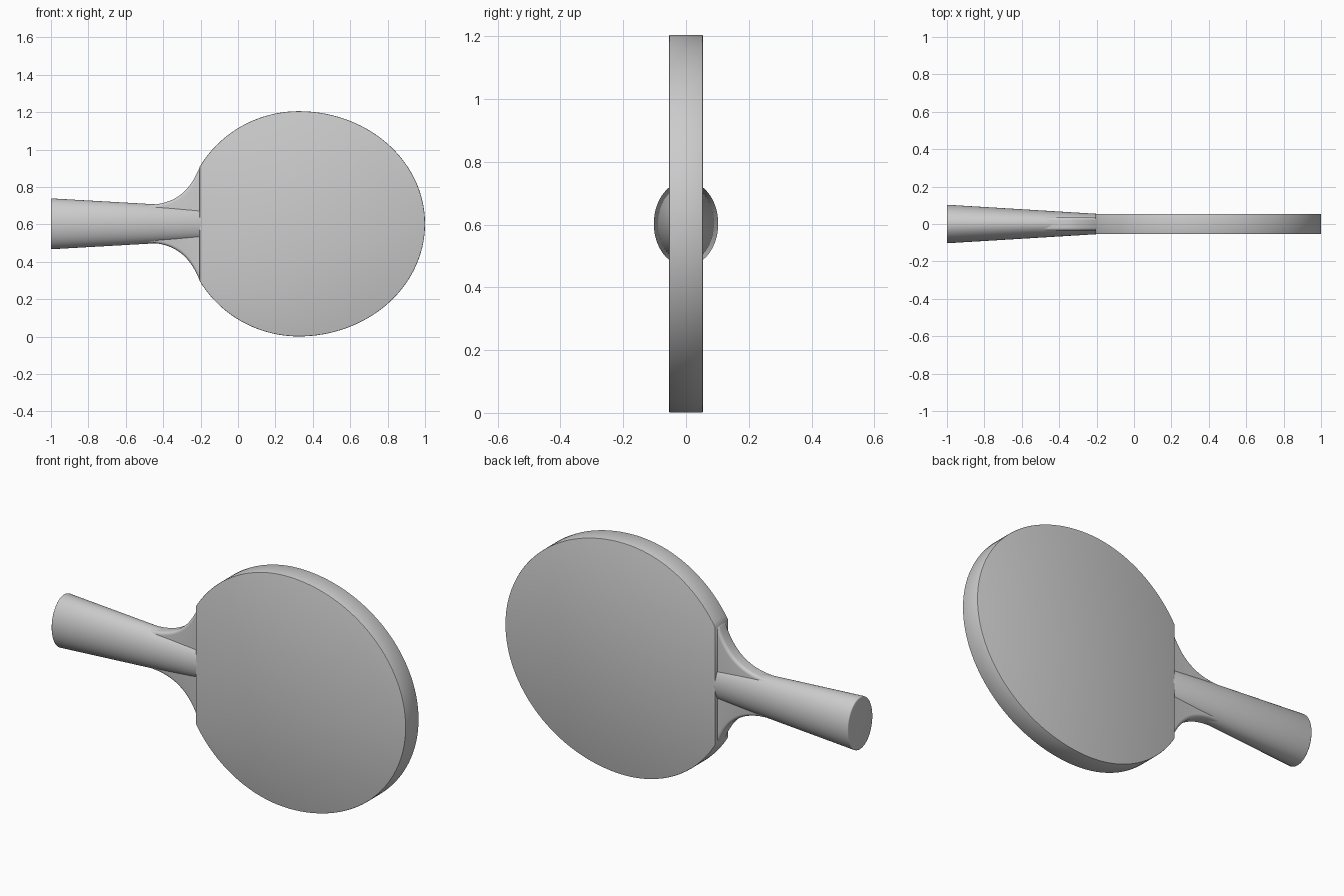
import bpy, bmesh, math
from mathutils import Vector

cube = bpy.data.objects.get("Cube")
if cube:
    bpy.data.objects.remove(cube)

MID = 0.603  # height of the long axis

grey = bpy.data.materials.new("light_grey")
grey.use_nodes = True
COLOUR = (0.6, 0.6, 0.6, 1)
grey.diffuse_color = COLOUR
grey.node_tree.nodes["Principled BSDF"].inputs["Base Color"].default_value = COLOUR


def finish(name, bm, bevel, segments):
    bmesh.ops.recalc_face_normals(bm, faces=bm.faces)
    mesh = bpy.data.meshes.new(name)
    bm.to_mesh(mesh)
    bm.free()
    ob = bpy.data.objects.new(name, mesh)
    bpy.context.collection.objects.link(ob)
    mesh.materials.append(grey)
    mod = ob.modifiers.new("rounded_edges", "BEVEL")
    mod.width, mod.segments = bevel, segments
    mod.limit_method, mod.angle_limit = "ANGLE", math.radians(40)
    bpy.ops.object.select_all(action="DESELECT")
    ob.select_set(True)
    bpy.context.view_layer.objects.active = ob
    bpy.ops.object.modifier_apply(modifier=mod.name)
    bpy.ops.object.shade_smooth_by_angle(angle=math.radians(35))
    return ob


def slab(name, outline, half, bevel, segments):
    """Extrude an outline of (x, z offset) points through the thickness."""
    bm = bmesh.new()
    face = bm.faces.new([bm.verts.new((x, -half, MID + z)) for x, z in outline])
    new = bmesh.ops.extrude_face_region(bm, geom=[face])["geom"]
    verts = [v for v in new if isinstance(v, bmesh.types.BMVert)]
    bmesh.ops.translate(bm, verts=verts, vec=Vector((0, 2 * half, 0)))
    return finish(name, bm, bevel, segments)


def mirrored(upper):
    return upper + [(x, -z) for x, z in reversed(upper)]


# Blade: egg-shaped disc with a straight cut where the handle begins
CENTRE, CUT, HEIGHT = 0.325, -0.205, 0.602
STEPS = 64
start = math.acos((CUT - CENTRE) / 0.615)
upper = []
for i in range(STEPS):
    a = start * (1 - i / STEPS)
    radius = 0.675 if a < math.pi / 2 else 0.615
    upper.append((CENTRE + radius * math.cos(a), HEIGHT * math.sin(a)))
tip = [(CENTRE + 0.675, 0)]
slab("blade", upper + tip + [(x, -z) for x, z in reversed(upper)], 0.054, 0.004, 2)

# Neck: flared core that sweeps from the handle up to the blade
p = [Vector(c) for c in ((-0.5, 0.1), (-0.32, 0.1), (-0.25, 0.19), (-0.203, 0.308))]
sweep = []
for i in range(25):
    t = i / 24
    q = (p[0] * (1 - t) ** 3 + p[1] * 3 * t * (1 - t) ** 2
         + p[2] * 3 * t * t * (1 - t) + p[3] * t ** 3)
    sweep.append((q.x, q.y))
slab("neck", mirrored(sweep + [(-0.15, 0.308)]), 0.036, 0.024, 5)

# Handle: oval grip tapering toward the blade
bm = bmesh.new()
rings = []
for x, ry, rz in ((-1, 0.103, 0.136), (-0.19, 0.054, 0.09)):
    angles = [math.tau * i / 64 for i in range(64)]
    rings.append([bm.verts.new((x, ry * math.cos(a), MID + rz * math.sin(a)))
                  for a in angles])
for i in range(64):
    j = (i + 1) % 64
    bm.faces.new((rings[0][i], rings[0][j], rings[1][j], rings[1][i]))
bm.faces.new(rings[0])
bm.faces.new(rings[1])
finish("handle", bm, 0.006, 3)
